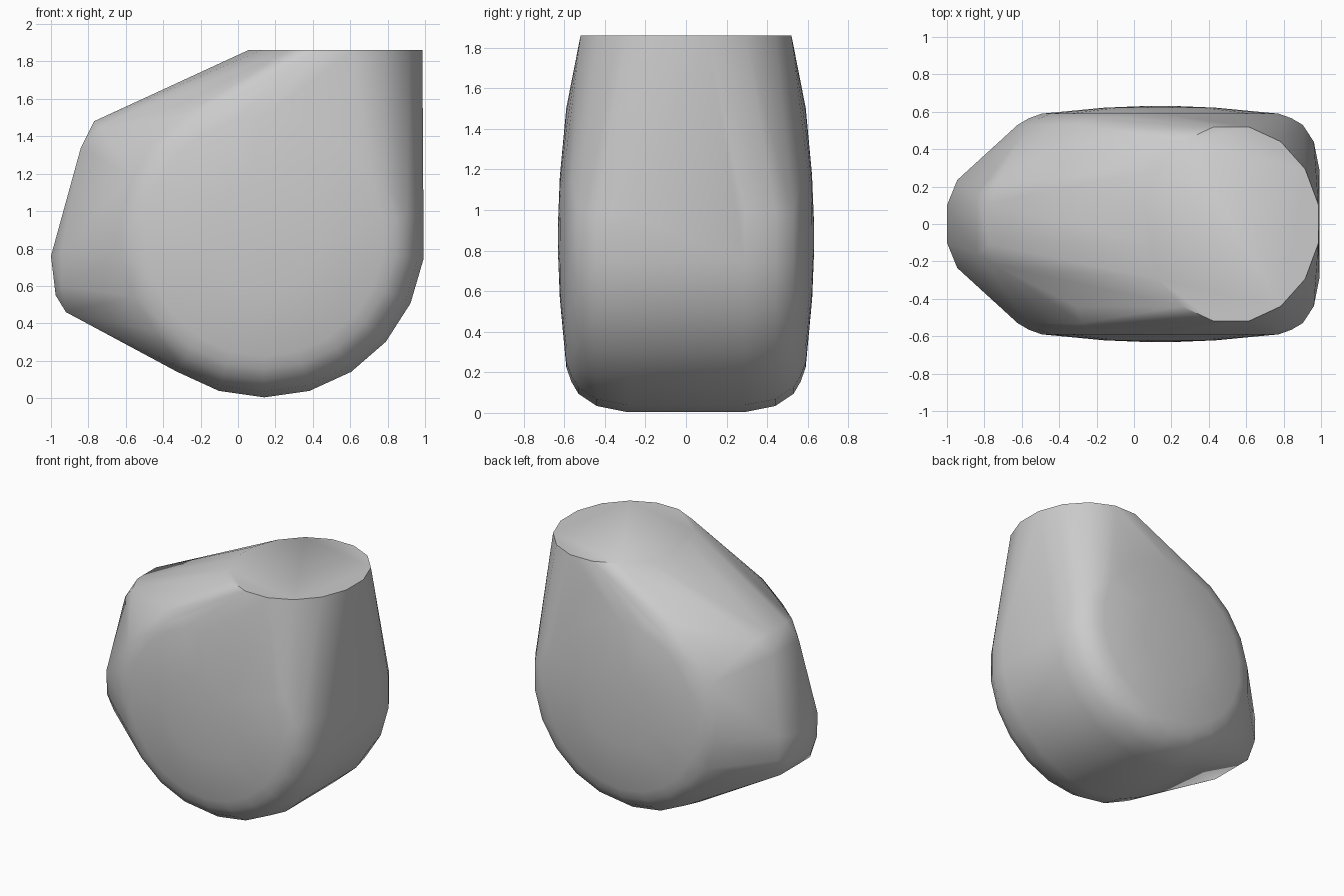
import bpy, bmesh, math

cube = bpy.data.objects.get("Cube")
if cube:
    bpy.data.objects.remove(cube, do_unlink=True)

grey = bpy.data.materials.new("plain grey")
grey.use_nodes = True
colour = (0.6, 0.6, 0.6, 1)
grey.diffuse_color = colour
grey.node_tree.nodes["Principled BSDF"].inputs["Base Color"].default_value = colour


def ring(count, offset=0.0):
    """Unit circle points."""
    for i in range(count):
        a = math.tau * (i + offset) / count
        yield math.cos(a), math.sin(a)


points = []

# Rounded drum lying along y: radius and half width
drum = [(0.86, 0.29), (0.83, 0.44), (0.77, 0.53), (0.71, 0.565), (0.64, 0.59), (0.3, 0.622), (0.1, 0.63)]
for radius, half in drum:
    for c, s in ring(22, 0.5):
        for side in (-1, 1):
            points.append((0.14 + radius * c, side * half, 0.864 + radius * s))

# Flat elliptical top
for c, s in ring(16, 0.5):
    points.append((0.52 + 0.475 * c, 0.53 * s, 1.86))

# Snout outline, mirrored across y
snout = [(-0.77, 0.11, 1.48), (-0.74, 0.22, 1.45), (-0.84, 0.16, 1.34),
         (-1.0, 0.1, 0.76), (-0.945, 0.235, 0.78), (-0.94, 0.235, 0.6),
         (-0.975, 0.12, 0.55), (-0.92, 0.18, 0.46)]
for x, y, z in snout:
    points += [(x, y, z), (x, -y, z)]

# Wrap the parts in one convex shell
bm = bmesh.new()
for p in points:
    bm.verts.new(p)
hull = bmesh.ops.convex_hull(bm, input=bm.verts[:])
loose = {v for v in hull["geom_interior"] + hull["geom_unused"] if isinstance(v, bmesh.types.BMVert)}
loose |= {v for v in bm.verts if not v.link_faces}
bmesh.ops.delete(bm, geom=list(loose), context="VERTS")
bmesh.ops.dissolve_limit(bm, angle_limit=math.radians(1), verts=bm.verts[:], edges=bm.edges[:])
bmesh.ops.recalc_face_normals(bm, faces=bm.faces[:])

mesh = bpy.data.meshes.new("rounded_shell")
bm.to_mesh(mesh)
bm.free()
mesh.materials.append(grey)
shell = bpy.data.objects.new("rounded_shell", mesh)
bpy.context.collection.objects.link(shell)

# Smooth shading with sharp rims
bpy.ops.object.select_all(action="DESELECT")
shell.select_set(True)
bpy.context.view_layer.objects.active = shell
bpy.ops.object.shade_smooth_by_angle(angle=math.radians(35))
